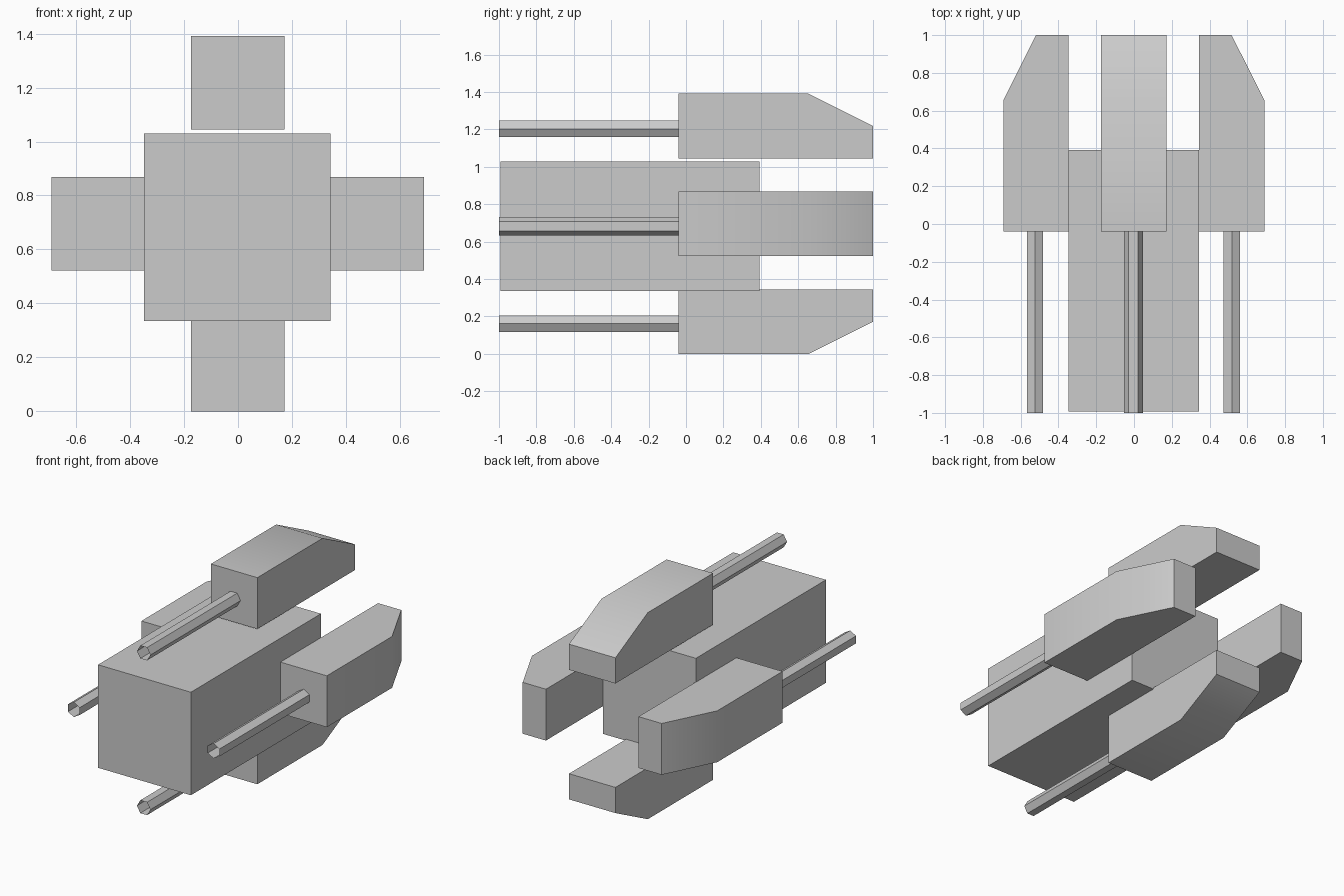
import bpy, bmesh, math
from mathutils import Matrix, Vector

cube = bpy.data.objects.get("Cube")
if cube:
    bpy.data.objects.remove(cube, do_unlink=True)

# Single grey material
grey = bpy.data.materials.new("grey")
grey.use_nodes = True
colour = (0.6, 0.6, 0.6, 1)
grey.diffuse_color = colour
grey.node_tree.nodes["Principled BSDF"].inputs["Base Color"].default_value = colour


def finish(name, bm, matrix=Matrix()):
    """Turn a bmesh into a shaded, coloured object."""
    bm.transform(matrix)
    mesh = bpy.data.meshes.new(name)
    bm.to_mesh(mesh)
    bm.free()
    obj = bpy.data.objects.new(name, mesh)
    bpy.context.collection.objects.link(obj)
    mesh.materials.append(grey)
    bpy.ops.object.select_all(action='DESELECT')
    obj.select_set(True)
    bpy.context.view_layer.objects.active = obj
    bpy.ops.object.shade_smooth_by_angle(angle=math.radians(30))
    return obj


def prism(profile, half_width):
    """Extrude a (y, z) profile across x."""
    bm = bmesh.new()
    face = bm.faces.new([bm.verts.new((-half_width, y, z)) for y, z in profile])
    ext = bmesh.ops.extrude_face_region(bm, geom=[face])
    verts = [v for v in ext["geom"] if isinstance(v, bmesh.types.BMVert)]
    bmesh.ops.translate(bm, verts=verts, vec=(2 * half_width, 0, 0))
    bmesh.ops.recalc_face_normals(bm, faces=bm.faces)
    return bm


def tube(y0, y1, radius, offset):
    """Open six-sided tube along y, raised by offset."""
    bm = bmesh.new()
    bmesh.ops.create_cone(bm, cap_ends=False, segments=6, radius1=radius,
                          radius2=radius, depth=y1 - y0)
    bm.transform(Matrix.Translation((0, (y0 + y1) / 2, offset))
                 @ Matrix.Rotation(math.pi / 2, 4, 'X')
                 @ Matrix.Rotation(math.pi / 2, 4, 'Z'))
    return bm


# Central box
body_centre = Vector((-0.002, 0, 0.682))
finish("body", prism([(-0.993, -0.347), (0.392, -0.347),
                      (0.392, 0.347), (-0.993, 0.347)], 0.346),
       Matrix.Translation(body_centre))

# Four tapered pods around the body, each with a thin barrel
pod_centre = Vector((-0.001, 0, 0.695))
barrel_centre = Vector((-0.003, 0, 0.682))
sides = [("top", 0, 0.35), ("left", 90, 0.345),
         ("bottom", 180, 0.35), ("right", 270, 0.345)]
for side, angle, inner in sides:
    turn = Matrix.Rotation(math.radians(angle), 4, 'Y')
    outer = inner + 0.346
    profile = [(-0.04, inner), (1, inner), (1, outer - 0.173),
               (0.655, outer), (-0.04, outer)]
    finish(side + "_pod", prism(profile, 0.173),
           Matrix.Translation(pod_centre) @ turn)
    finish(side + "_barrel", tube(-1, -0.04, 0.05, 0.521),
           Matrix.Translation(barrel_centre) @ turn)
